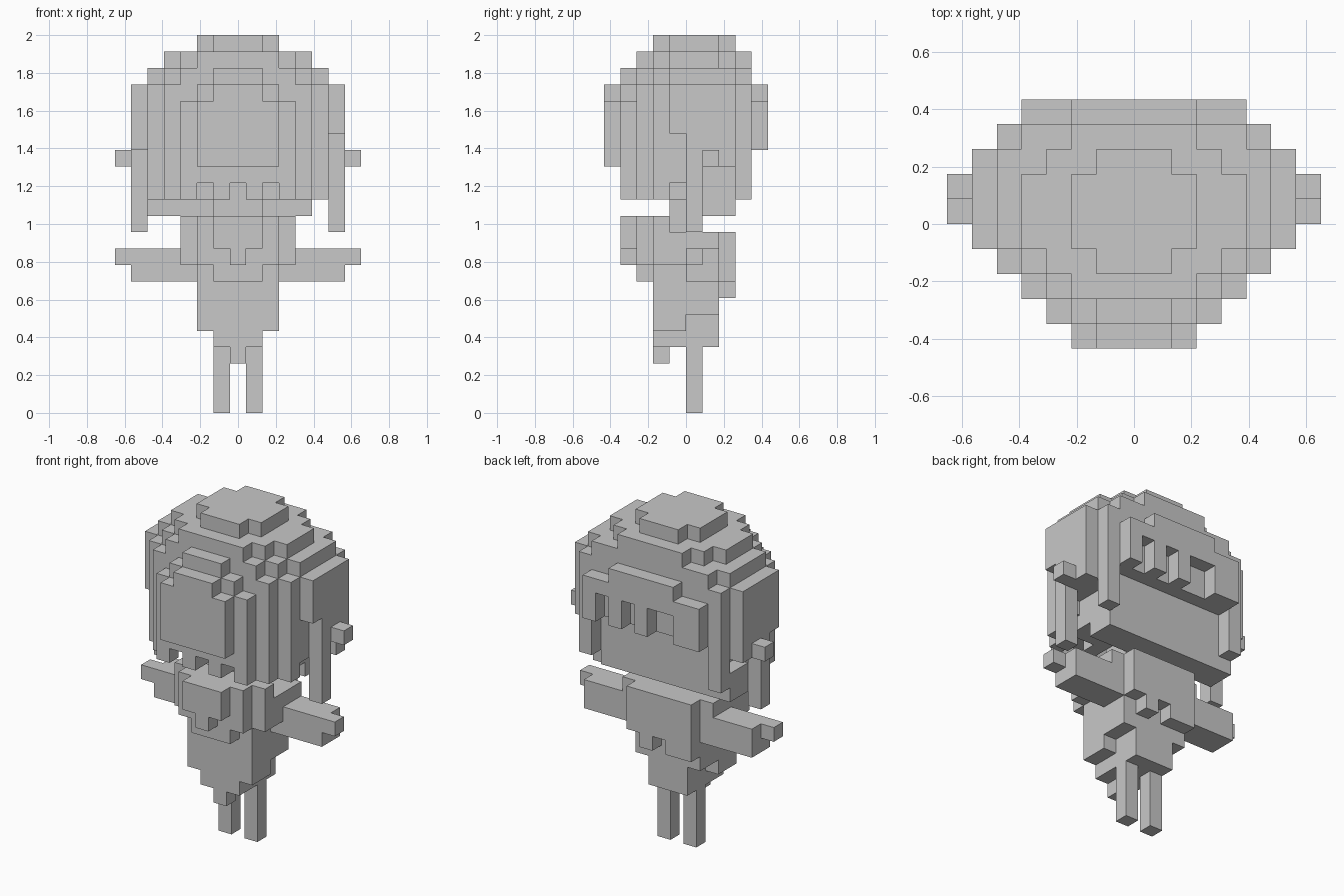
import bpy, bmesh
from mathutils import Vector

if "Cube" in bpy.data.objects:
    bpy.data.objects.remove(bpy.data.objects["Cube"])

U = 2 / 23  # edge of one cube cell
grey = bpy.data.materials.new("plain grey")
grey.diffuse_color = (0.58, 0.58, 0.58, 1)
grey.use_nodes = True
grey.node_tree.nodes["Principled BSDF"].inputs["Base Color"].default_value = grey.diffuse_color


def box(x0, x1, y0, y1, z0, z1):
    """Cells with x0..x1 inclusive, y and z half open."""
    return {(x, y, z) for x in range(x0, x1 + 1)
            for y in range(y0, y1) for z in range(z0, z1)}


def wide(w, y0, y1, z0, z1):
    return box(-w, w, y0, y1, z0, z1)


def pair(x0, x1, y0, y1, z0, z1):
    return box(x0, x1, y0, y1, z0, z1) | box(-x1, -x0, y0, y1, z0, z1)


def build(name, cells):
    """Skin a set of cells with its exposed faces only."""
    bm = bmesh.new()
    verts = {}

    def vert(p):
        key = tuple(round(2 * c) for c in p)
        if key not in verts:
            verts[key] = bm.verts.new(p * U)
        return verts[key]

    for c in cells:
        mid = Vector((c[0], c[1] + 0.5, c[2] + 0.5))
        for axis in range(3):
            for s in (-1, 1):
                n = Vector((0, 0, 0))
                n[axis] = s
                if tuple(int(c[i] + n[i]) for i in range(3)) in cells:
                    continue
                a = Vector((0, 0, 0))
                a[(axis + 1) % 3] = 0.5
                b = n.cross(a)
                o = mid + n * 0.5
                bm.faces.new([vert(o + q) for q in (a + b, b - a, -a - b, a - b)])
    bmesh.ops.recalc_face_normals(bm, faces=bm.faces)
    bmesh.ops.dissolve_limit(bm, angle_limit=0.01, verts=bm.verts, edges=bm.edges)
    bmesh.ops.triangulate(bm, faces=[f for f in bm.faces if len(f.verts) > 4])
    me = bpy.data.meshes.new(name)
    bm.to_mesh(me)
    bm.free()
    me.materials.append(grey)
    ob = bpy.data.objects.new(name, me)
    bpy.context.collection.objects.link(ob)


# Hair dome: per depth row, (half width, top) steps and the bottom height
middle = [(2, 23), (4, 22), (5, 21), (6, 20)]
rows = {
    -5: ([(1, 20), (2, 19)], 15),
    -4: ([(1, 21), (2, 20), (3, 19)], 14),
    -3: ([(2, 22), (3, 21), (4, 20)], 14),
    -2: ([(1, 23), (3, 22), (4, 21), (5, 20)], 14),
    -1: (middle, 17),
    0: (middle, 16),
    1: (middle, 16),
    2: ([(1, 23), (3, 22), (5, 21), (6, 20)], 16),
    3: ([(2, 22), (4, 21), (5, 20)], 16),
    4: ([(2, 20), (4, 19)], 18),
}
hair = set()
for y, (steps, bottom) in rows.items():
    for w, top in steps:
        hair |= wide(w, y, y + 1, bottom, top)
hair |= box(-6, -6, -1, 0, 16, 17)           # longer left edge
hair |= pair(5, 5, 3, 4, 13, 17)             # rear side strands
hair |= pair(5, 5, -1, 3, 15, 17)            # side curtains
hair |= pair(5, 5, -1, 0, 14, 15) | pair(6, 6, 2, 3, 15, 16)
for x in (-4, -3, 0, 2, 4):                  # jagged back hem
    hair |= box(x, x, 4, 5, 16, 18)
for y, xs in {-4: (1, 3), -3: (1, 4), -2: (2, 5)}.items():
    for x in xs:                             # jagged fringe hem
        hair |= pair(x, x, y, y + 1, 13, 14)
build("hair", hair)

# Long side locks and ears
build("side_locks", pair(6, 6, 0, 1, 11, 16))
build("ears", pair(7, 7, 1, 2, 15, 16) | pair(6, 6, 1, 2, 15, 16))

# Head inside the hair, with its wide lower slab and the neck
build("head", wide(4, -1, 3, 13, 17) | box(-5, 4, 1, 3, 12, 14))
build("neck", wide(1, -1, 1, 11, 13))

# Chest with a stepped bib
build("torso", wide(1, -4, -3, 10, 12) | wide(0, -4, -3, 9, 10)
      | wide(2, -3, -2, 9, 12) | wide(1, -3, -2, 8, 9)
      | wide(3, -2, -1, 9, 12) | wide(3, -1, 2, 9, 11)
      | wide(2, -2, 2, 8, 11)
      | wide(2, 2, 3, 8, 11) | box(-2, -1, 2, 3, 7, 8) | box(1, 1, 2, 3, 7, 8))

# Arms with small hands
build("arms", pair(3, 6, 0, 2, 8, 10) | pair(7, 7, 0, 1, 9, 10))

# Tapering skirt and legs
build("skirt", wide(2, -2, 0, 5, 8) | wide(2, 0, 2, 6, 8)
      | wide(1, -2, 2, 4, 6) | wide(0, -2, -1, 3, 4))
build("legs", pair(1, 1, 0, 1, 0, 4))
